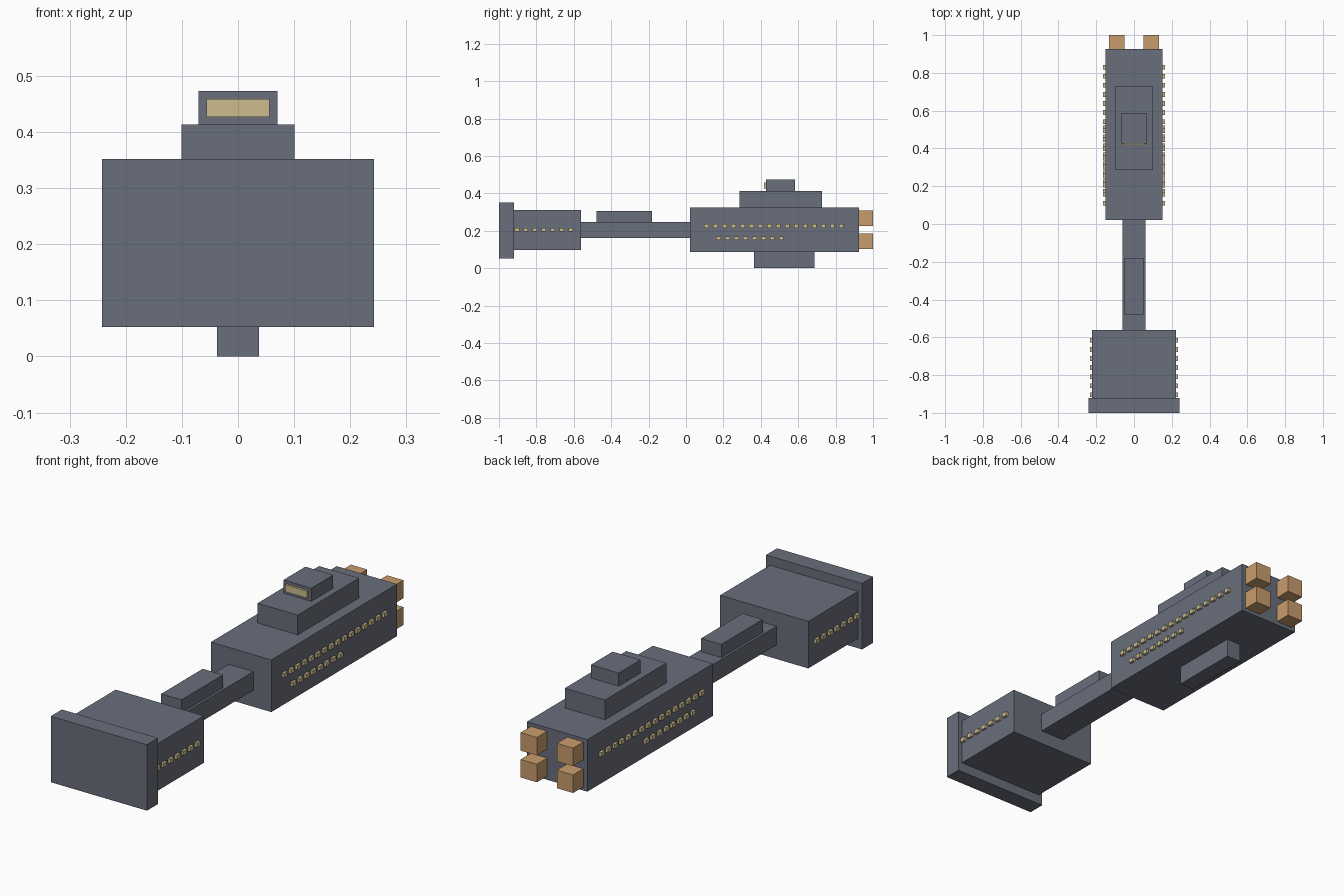
import bpy
import bmesh

if "Cube" in bpy.data.objects:
    bpy.data.objects.remove(bpy.data.objects["Cube"])


def material(name, rgb):
    m = bpy.data.materials.new(name)
    m.diffuse_color = (*rgb, 1.0)
    m.use_nodes = True
    m.node_tree.nodes["Principled BSDF"].inputs["Base Color"].default_value = m.diffuse_color
    return m


HULL = material("slate grey", (0.141, 0.156, 0.200))
LIGHT = material("pale yellow", (0.600, 0.497, 0.270))
ENGINE = material("copper orange", (0.584, 0.335, 0.152))


def boxes(name, mat, extents):
    """One object made of boxes, each given as (x0, x1, y0, y1, z0, z1)."""
    bm = bmesh.new()
    for x0, x1, y0, y1, z0, z1 in extents:
        for v in bmesh.ops.create_cube(bm, size=1.0)["verts"]:
            v.co.x = x1 if v.co.x > 0 else x0
            v.co.y = y1 if v.co.y > 0 else y0
            v.co.z = z1 if v.co.z > 0 else z0
    me = bpy.data.meshes.new(name)
    bm.to_mesh(me)
    bm.free()
    me.materials.append(mat)
    ob = bpy.data.objects.new(name, me)
    bpy.context.collection.objects.link(ob)
    return ob


def block(name, half_width, y0, y1, z0, z1, mat=HULL):
    """Box centred across the ship."""
    return boxes(name, mat, [(-half_width, half_width, y0, y1, z0, z1)])


def window_row(name, wall_x, first_y, count, z):
    """Evenly spaced lights standing proud of both side walls."""
    depth, half_len, half_h, pitch = 0.012, 0.0125, 0.010, 0.048
    row = []
    for i in range(count):
        y = first_y + i * pitch
        for s in (-1, 1):
            xs = sorted((s * (wall_x - depth), s * (wall_x + depth)))
            row.append((*xs, y - half_len, y + half_len, z - half_h, z + half_h))
    return boxes(name, LIGHT, row)


# Forward section
block("bow_plate", 0.242, -1.0, -0.92, 0.052, 0.352)
block("bow_block", 0.222, -0.92, -0.562, 0.097, 0.311)

# Connecting spine
block("spine", 0.062, -0.562, 0.022, 0.161, 0.246)
block("spine_housing", 0.051, -0.479, -0.181, 0.246, 0.306)

# Main hull, superstructure and keel
block("main_hull", 0.152, 0.022, 0.926, 0.086, 0.323)
block("upper_deck", 0.101, 0.285, 0.727, 0.323, 0.413)
block("bridge", 0.070, 0.427, 0.584, 0.413, 0.473)
block("bridge_window", 0.056, 0.417, 0.430, 0.427, 0.459, LIGHT)
block("keel", 0.037, 0.364, 0.686, 0.0, 0.086)

# Four engines at the stern
boxes("engines", ENGINE,
      [(x - 0.041, x + 0.041, 0.926, 1.0, z - 0.041, z + 0.041)
       for x in (-0.091, 0.091) for z in (0.266, 0.144)])

# Side lights
window_row("hull_lights_upper", 0.152, 0.110, 16, 0.225)
window_row("hull_lights_lower", 0.152, 0.174, 8, 0.160)
window_row("bow_lights", 0.222, -0.904, 7, 0.205)
